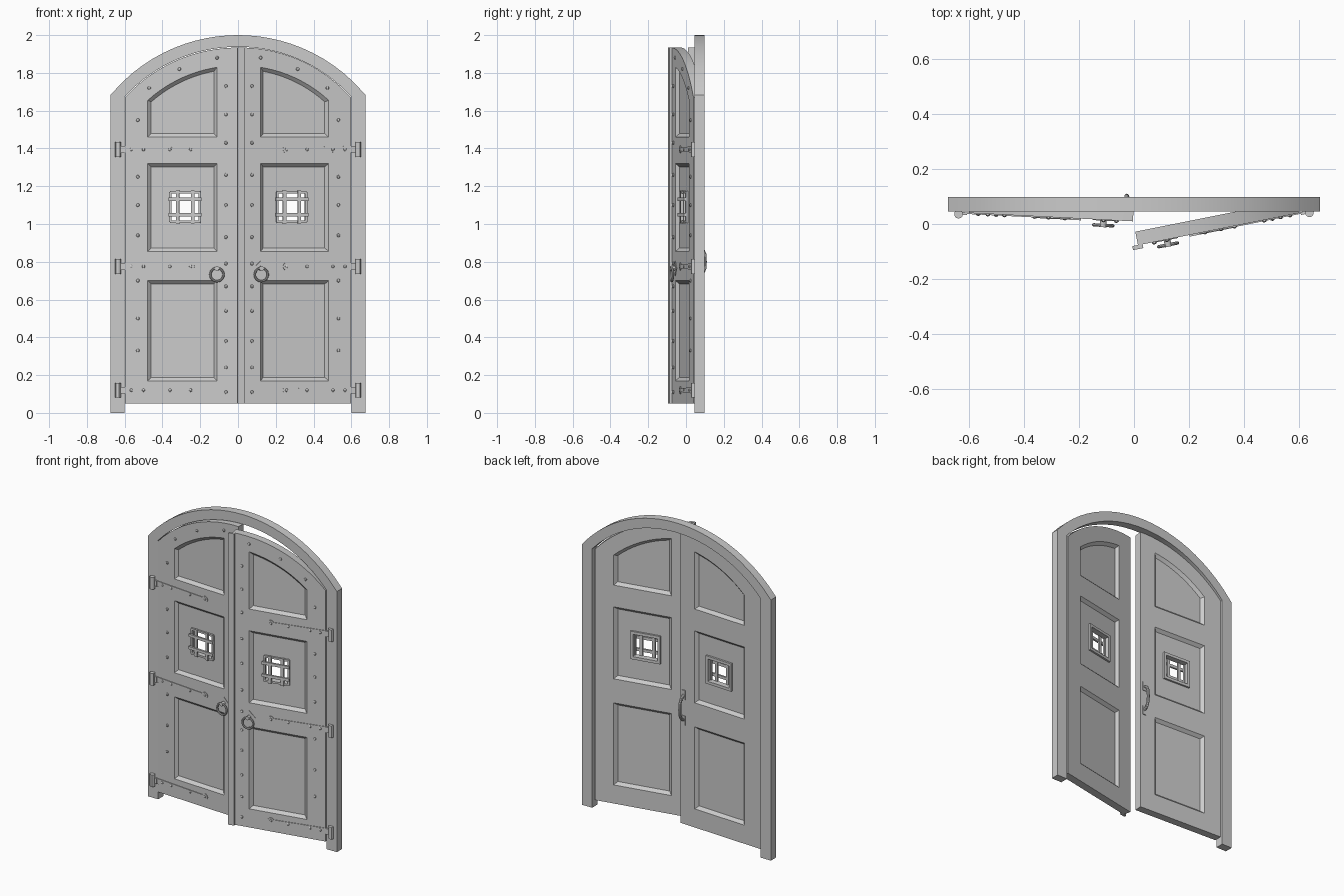
import bpy, bmesh, math
from mathutils import Matrix, Vector

if "Cube" in bpy.data.objects:
    bpy.data.objects.remove(bpy.data.objects["Cube"])

T, R = Matrix.Translation, Matrix.Rotation
grey = bpy.data.materials.new("weathered grey")
grey.diffuse_color = (0.6, 0.6, 0.6, 1)
grey.use_nodes = True
grey.node_tree.nodes["Principled BSDF"].inputs["Base Color"].default_value = grey.diffuse_color
ARC_Z = 1.123          # centre height of all the arches


def finish(name, bm, m=Matrix()):
    """Turn a bmesh into a shaded object."""
    bm.transform(m)
    bmesh.ops.recalc_face_normals(bm, faces=bm.faces)
    me = bpy.data.meshes.new(name)
    bm.to_mesh(me)
    bm.free()
    me.materials.append(grey)
    ob = bpy.data.objects.new(name, me)
    bpy.context.collection.objects.link(ob)
    return ob


def smooth(ob):
    bpy.ops.object.select_all(action='DESELECT')
    ob.select_set(True)
    bpy.context.view_layer.objects.active = ob
    bpy.ops.object.shade_smooth_by_angle(angle=math.radians(30))


def loft(bm, rings):
    """Skin matching closed outlines and cap both ends."""
    vs = [[bm.verts.new(p) for p in r] for r in rings]
    n = len(vs[0])
    for a, b in zip(vs, vs[1:]):
        for i in range(n):
            bm.faces.new((a[i], a[(i + 1) % n], b[(i + 1) % n], b[i]))
    bm.faces.new(vs[0][::-1])
    bm.faces.new(vs[-1])


def slab(bm, pts, y0, y1):
    loft(bm, [[(x, y, z) for x, z in pts] for y in (y0, y1)])


def box(bm, x0, x1, y0, y1, z0, z1):
    slab(bm, [(x0, z0), (x1, z0), (x1, z1), (x0, z1)], y0, y1)


def arc(r, x0, x1, n):
    """Arch points from x0 to x1 at radius r."""
    xs = [x0 + (x1 - x0) * i / n for i in range(n + 1)]
    return [(x, ARC_Z + math.sqrt(r * r - x * x)) for x in xs]


def cylinder(bm, m, r, h, seg=12):
    bmesh.ops.create_cone(bm, cap_ends=True, segments=seg, radius1=r, radius2=r,
                          depth=h, matrix=m)


def tube(bm, path, r, closed=False, seg=8):
    """Round tube along points lying in a plane of constant x or y."""
    pts = [Vector(p) for p in path]
    n = len(pts)
    side = (pts[1] - pts[0]).cross(pts[2] - pts[1]).normalized()
    rings = []
    for i, p in enumerate(pts):
        a = pts[i - 1] if closed or i else p
        b = pts[(i + 1) % n] if closed or i < n - 1 else p
        up = side.cross((b - a).normalized())
        rings.append([bm.verts.new(p + r * (math.cos(t) * side + math.sin(t) * up))
                      for t in (2 * math.pi * k / seg for k in range(seg))])
    for i in range(n if closed else n - 1):
        a, b = rings[i], rings[(i + 1) % n]
        for k in range(seg):
            bm.faces.new((a[k], a[(k + 1) % seg], b[(k + 1) % seg], b[k]))
    if not closed:
        bm.faces.new(rings[0])
        bm.faces.new(rings[-1])


# Arched surround
bm = bmesh.new()
outer = [(-0.675, 0)] + arc(0.877, -0.675, 0.675, 24) + [(0.675, 0)]
inner = [(0.602, 0)] + arc(0.815, 0.602, -0.602, 24) + [(-0.602, 0)]
inner.reverse()
rings = [[(x, y, z) for x, z in p] for p, y in
         ((outer, 0.045), (outer, 0.098), (inner, 0.098), (inner, 0.045))]
vs = [[bm.verts.new(p) for p in r] for r in rings]
for k in range(4):
    a, b = vs[k], vs[(k + 1) % 4]
    for i in range(len(a) - 1):
        bm.faces.new((a[i], a[i + 1], b[i + 1], b[i]))
for end in (0, -1):
    bm.faces.new([v[end] for v in vs])
smooth(finish("arched_frame", bm))


def panel(i, z0, z1):
    """Panel outline inset by i; z1 None gives the arched top panel."""
    x0, x1 = 0.11 + i, 0.478 - i
    top = arc(0.715 - i, x1, x0, 10) if z1 is None else [(x1, z1 - i), (x0, z1 - i)]
    return [(x0, z0 + i), (x1, z0 + i)] + top


PANELS = [(0.17, 0.70), (0.855, 1.32), (1.46, None)]
HINGES = [0.12, 0.775, 1.395]
THICK = 0.05
WX, WZ = 0.28, 1.09    # window centre
STUDS = ([(0.063, z) for z in (0.11, 0.24, 0.38, 0.54, 0.67, 0.79, 0.93, 1.10, 1.26, 1.43, 1.58, 1.73)]
         + [(0.53, z) for z in (0.33, 0.50, 0.70, 0.94, 1.10, 1.25, 1.55)]
         + [(0.11, 1.88), (0.31, 1.82), (0.47, 1.72)])


def leaf(side, s, angle):
    """One door leaf, modelled closed on the +x side, then swung and mirrored."""
    M = (Matrix.Diagonal((s, 1, 1, 1)) @ T((0.6, 0.04, 0))
         @ R(math.radians(angle), 4, 'Z') @ T((-0.6, 0, 0)))

    # Leaf body
    bm = bmesh.new()
    slab(bm, [(0.003, 0.05), (0.598, 0.05)] + arc(0.811, 0.598, 0.003, 16), 0, THICK)
    body = finish(side + "_leaf", bm, M)

    # Sunk panels on both faces, then the window opening
    cut = bmesh.new()
    for z0, z1 in PANELS:
        for y0, y1 in ((-0.009, 0.018), (THICK + 0.009, THICK - 0.018)):
            loft(cut, [[(x, y, z) for x, z in panel(i, z0, z1)]
                       for y, i in ((y0, -0.009), (y1, 0.018))])
    hole = bmesh.new()
    box(hole, WX - 0.078, WX + 0.078, -0.1, 0.15, WZ - 0.072, WZ + 0.072)
    cutters = [finish("panel_cutter", cut, M), finish("window_cutter", hole, M)]
    for c in cutters:
        c.hide_render = True
        mod = body.modifiers.new("cut", 'BOOLEAN')
        mod.operation, mod.solver, mod.object = 'DIFFERENCE', 'EXACT', c
    bpy.context.view_layer.update()
    solid = bpy.data.meshes.new_from_object(
        body.evaluated_get(bpy.context.evaluated_depsgraph_get()))
    body.modifiers.clear()
    body.data = solid
    for c in cutters:
        bpy.data.objects.remove(c)
    smooth(body)

    # Window moulding on the back
    bm = bmesh.new()
    for a, b, c, d in ((-0.095, 0.095, 0.072, 0.09), (-0.095, 0.095, -0.09, -0.072),
                       (-0.095, -0.078, -0.072, 0.072), (0.078, 0.095, -0.072, 0.072)):
        box(bm, WX + a, WX + b, 0.03, 0.044, WZ + c, WZ + d)
    finish(side + "_window_moulding", bm, M)

    # Window grille: crossed bars inside a thin border
    bm = bmesh.new()
    for o in (-0.04, 0.04):
        box(bm, WX + o - 0.009, WX + o + 0.009, 0, 0.012, WZ - 0.088, WZ + 0.088)
        box(bm, WX - 0.088, WX + 0.088, -0.006, 0.006, WZ + o - 0.009, WZ + o + 0.009)
    for o in (-0.078, 0.078):
        box(bm, WX + o - 0.006, WX + o + 0.006, 0.006, 0.019, WZ - 0.08, WZ + 0.08)
        box(bm, WX - 0.08, WX + 0.08, 0.006, 0.019, WZ + o - 0.006, WZ + o + 0.006)
    finish(side + "_window_grille", bm, M)

    # Strap hinges: strap, round tip, knuckle
    bm = bmesh.new()
    studs = list(STUDS)
    flat = R(math.pi / 2, 4, 'X')
    for z in HINGES:
        slab(bm, [(0.26, z - 0.009), (0.61, z - 0.018), (0.61, z + 0.018), (0.26, z + 0.009)],
             -0.004, 0.002)
        cylinder(bm, T((0.25, -0.001, z)) @ flat, 0.02, 0.006)
        box(bm, 0.605, 0.635, -0.008, 0.002, z - 0.018, z + 0.018)
        cylinder(bm, T((0.636, -0.006, z)), 0.016, 0.078)
        studs += [(x, z) for x in (0.25, 0.36, 0.50, 0.565)]
    smooth(finish(side + "_strap_hinges", bm, M))

    # Studs
    bm = bmesh.new()
    for x, z in studs:
        bmesh.ops.create_uvsphere(bm, u_segments=8, v_segments=6, radius=0.009,
                                  matrix=T((x, -0.002, z)) @ Matrix.Diagonal((1, 0.8, 1, 1)))
    smooth(finish(side + "_studs", bm, M))

    # Ring pull with diamond back plate
    bm = bmesh.new()
    hx, hz = 0.11, 0.765
    slab(bm, [(hx - 0.04, hz), (hx, hz - 0.04), (hx + 0.04, hz), (hx, hz + 0.04)], -0.003, 0.001)
    cylinder(bm, T((hx, -0.012, hz)) @ flat, 0.012, 0.03)
    tube(bm, [(hx + 0.035 * math.cos(t), -0.02, hz - 0.033 + 0.035 * math.sin(t))
              for t in (2 * math.pi * k / 24 for k in range(24))], 0.006, closed=True)
    smooth(finish(side + "_ring_pull", bm, M))
    return M


M_left = leaf("left", -1, 2.9)
M_right = leaf("right", 1, 11.3)

# Cover strip on the meeting edge of the right leaf
bm = bmesh.new()
slab(bm, [(-0.018, 0.05), (0.02, 0.05)] + arc(0.811, 0.02, -0.018, 2), -0.014, 0.001)
finish("cover_strip", bm, M_right)

# Pull handle on the back of the left leaf
bm = bmesh.new()
tube(bm, [(0.03, y, z) for y, z in ((0.045, 0.72), (0.075, 0.735), (0.088, 0.765), (0.09, 0.80),
                                    (0.088, 0.84), (0.075, 0.87), (0.045, 0.885))], 0.009)
for z0, z1 in ((0.69, 0.75), (0.855, 0.915)):
    box(bm, 0.018, 0.042, 0.049, 0.055, z0, z1)
smooth(finish("back_pull_handle", bm, M_left))
